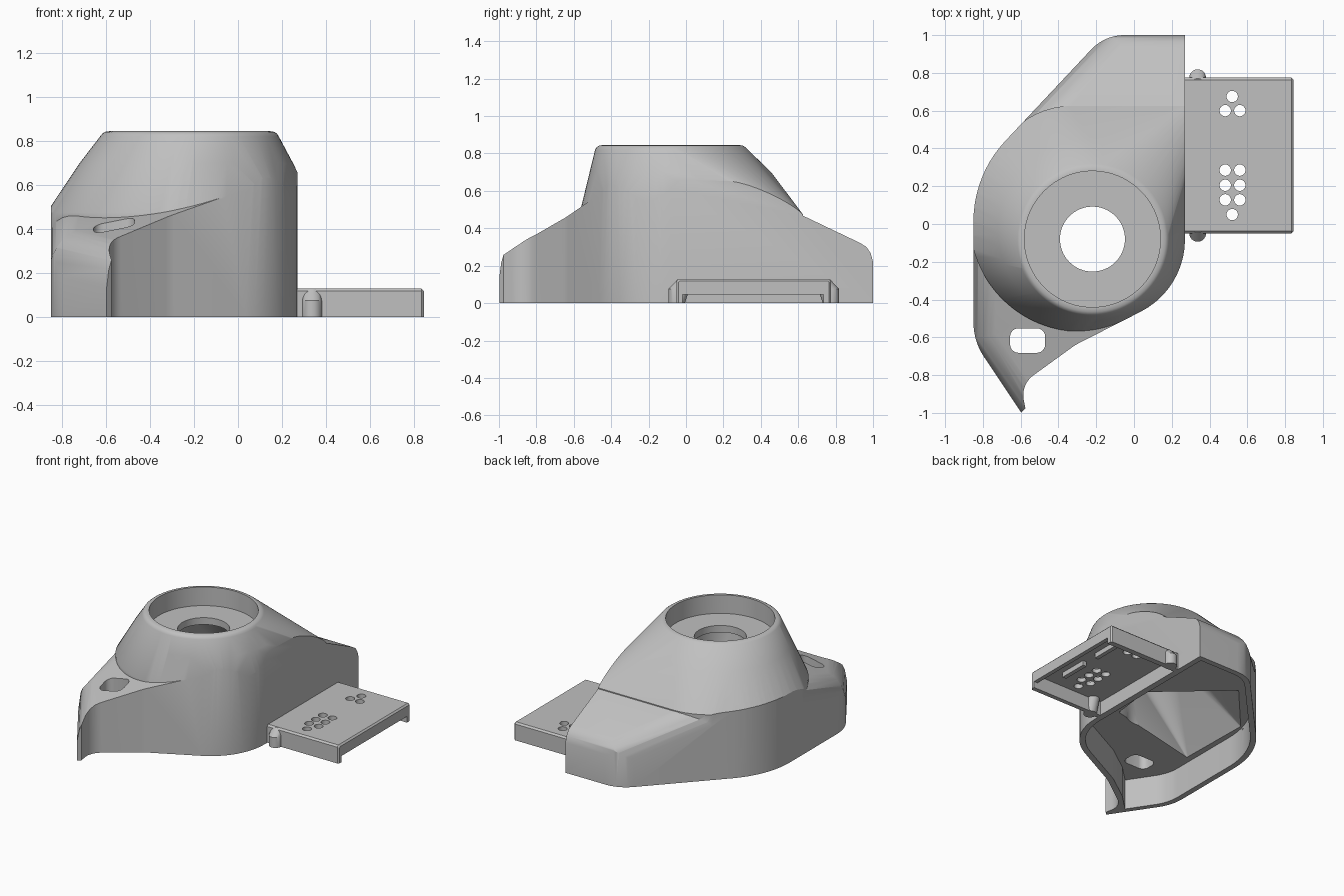
import bpy, bmesh, math
from mathutils import Vector

cube = bpy.data.objects.get("Cube")
if cube:
    bpy.data.objects.remove(cube)

grey = bpy.data.materials.new("plain grey")
grey.use_nodes = True
grey.diffuse_color = (0.53, 0.53, 0.53, 1)
grey.node_tree.nodes["Principled BSDF"].inputs["Base Color"].default_value = (0.53, 0.53, 0.53, 1)


def make(name, bm):
    bmesh.ops.recalc_face_normals(bm, faces=bm.faces)
    mesh = bpy.data.meshes.new(name)
    bm.to_mesh(mesh)
    bm.free()
    mesh.materials.append(grey)
    ob = bpy.data.objects.new(name, mesh)
    bpy.context.collection.objects.link(ob)
    return ob


def rounded(corners, steps=10):
    """Outline from (x, y, radius) corners."""
    out = []
    for i, (x, y, r) in enumerate(corners):
        p = Vector((x, y))
        if not r:
            out.append(p)
            continue
        a = (Vector(corners[i - 1][:2]) - p).normalized()
        b = (Vector(corners[(i + 1) % len(corners)][:2]) - p).normalized()
        half = a.angle(b) / 2
        centre = p + (a + b).normalized() * r / math.sin(half)
        t = r / math.tan(half)
        start, end = p + a * t - centre, p + b * t - centre
        sweep = start.angle(end)
        for k in range(steps + 1):
            f = k / steps
            w = (start * math.sin((1 - f) * sweep) + end * math.sin(f * sweep)) / math.sin(sweep)
            out.append(centre + w)
    return out


def prism_bm(points, vector):
    bm = bmesh.new()
    face = bm.faces.new([bm.verts.new(p) for p in points])
    ext = bmesh.ops.extrude_face_region(bm, geom=[face])
    bmesh.ops.translate(bm, vec=vector, verts=[v for v in ext["geom"] if isinstance(v, bmesh.types.BMVert)])
    bmesh.ops.recalc_face_normals(bm, faces=bm.faces)
    return bm


def prism(name, outline, z0, z1):
    return make(name, prism_bm([(p[0], p[1], z0) for p in outline], (0, 0, z1 - z0)))


def box(name, x0, x1, y0, y1, z0, z1):
    return prism(name, [(x0, y0), (x1, y0), (x1, y1), (x0, y1)], z0, z1)


def circle(x, y, r, n=64):
    return [(x + r * math.cos(k * math.tau / n), y + r * math.sin(k * math.tau / n)) for k in range(n)]


def hull(name, rings):
    """Convex skin around (outline, height) rings."""
    bm = bmesh.new()
    for ring, z in rings:
        for p in ring:
            bm.verts.new((p[0], p[1], z))
    bmesh.ops.convex_hull(bm, input=bm.verts)
    bmesh.ops.delete(bm, geom=[v for v in bm.verts if not v.link_faces], context="VERTS")
    return make(name, bm)


def combine(target, tool, operation="DIFFERENCE"):
    mod = target.modifiers.new("cut", "BOOLEAN")
    mod.operation, mod.solver, mod.object = operation, "EXACT", tool
    bpy.context.view_layer.objects.active = target
    bpy.ops.object.modifier_apply(modifier=mod.name)
    bpy.data.objects.remove(tool)


def smooth(ob, angle=30):
    bpy.ops.object.select_all(action="DESELECT")
    ob.select_set(True)
    bpy.context.view_layer.objects.active = ob
    bpy.ops.object.shade_smooth_by_angle(angle=math.radians(angle))


def slice_off(bm, point, normal):
    bmesh.ops.bisect_plane(bm, geom=bm.verts[:] + bm.edges[:] + bm.faces[:], dist=1e-5,
                           plane_co=point, plane_no=normal, clear_outer=True)
    bmesh.ops.holes_fill(bm, edges=[e for e in bm.edges if e.is_boundary])


# Sloping roof, swept across the width
roof_profile = [(-1.1, -0.1), (-1.1, 0.54), (-0.5, 0.54), (-0.25, 0.482), (0.62, 0.47), (0.93, 0.322),
                (0.965, 0.3), (0.988, 0.265), (1.0, 0.22), (1.0, -0.1)]
bm = prism_bm([(-1, y, z) for y, z in roof_profile], (1.5, 0, 0))
# Tilted top of the front lug
lug_up = Vector((-0.2, -0.3, 1))
slice_off(bm, Vector((0, 0, 0.714)), lug_up)
# Round the slanted roof edges with a few tangent planes
for edge, out, up, radius in (
        ((-0.22, 0.93, 0.32), (-0.728, 0.685, 0), (0, 0.43, 0.9), 0.16),
        ((-0.85, -0.5, 0.394), (-1, 0, 0), lug_up, 0.16),
        ((-0.72, -0.8, 0.33), (-0.83, -0.555, 0), lug_up, 0.18)):
    n, m = Vector(out).normalized(), Vector(up).normalized()
    centre = Vector(edge) - (n + m) * radius / (1 + n.dot(m))
    for k in range(1, 6):
        normal = (n * (6 - k) + m * k).normalized()
        slice_off(bm, centre + normal * radius, normal)
body = make("body", bm)

# Leaning turret: skin from a round rim to a wider foot
cx, cy = -0.22, -0.08
foot = circle(-0.28, 0.02, 0.59, 96) + rounded(
    [(0.2, -0.41, 0), (0.36, 0.2, 0), (0.36, 0.625, 0.1), (-0.6, 0.625, 0.42), (-0.85, 0.1, 0)])
rim = [(circle(cx, cy, r, 96), z) for r, z in ((0.366, 0.845), (0.385, 0.842), (0.398, 0.833), (0.406, 0.82))]
shoulder = circle(-0.235, -0.03, 0.485, 96)
combine(body, hull("turret", rim + [(shoulder, 0.7), (foot, 0.475), (foot, -0.1)]), "UNION")

# Trim to the footprint
footprint = rounded([(0.27, 1, 0), (-0.155, 1, 0.24), (-0.85, 0.26, 0.62), (-0.85, -0.62, 0.33),
                     (-0.597, -0.998, 0), (-0.575, -0.975, 0), (-0.6, -0.85, 0.13),
                     (-0.31, -0.64, 0.3), (0.27, -0.345, 0.43)])
combine(body, prism("footprint", footprint, 0, 1), "INTERSECT")

# Hollow underside with a sloped room below the bowl
inner = rounded([(0.23, 0.96, 0), (-0.14, 0.96, 0.2), (-0.81, 0.245, 0.58), (-0.81, -0.61, 0.3),
                 (-0.645, -0.86, 0), (-0.52, -0.74, 0), (-0.33, -0.605, 0.3), (0.23, -0.32, 0.39)])
combine(body, prism("cavity", inner, -0.1, 0.22))
room = [(-0.04, -0.2), (-0.78, -0.37), (-0.79, 0.18), (-0.47, 0.54), (0, 0.12)]
combine(body, hull("room", [(room, 0.2), (circle(cx, cy, 0.2), 0.66)]))

# Bowl, centre hole and slot
combine(body, prism("bowl", circle(cx, cy, 0.36, 96), 0.71, 1))
combine(body, prism("hole", circle(cx, cy, 0.172), 0.1, 1))
sx, sy = -0.563, -0.617
slot = [(sx + 0.093 * i, sy + 0.065 * j, 0.045) for i, j in ((-1, -1), (1, -1), (1, 1), (-1, 1))]
combine(body, prism("slot", rounded(slot, 6), 0.1, 0.9))
smooth(body)

# Side tray with chamfered outer edges
bm = prism_bm([(0.26, y, z) for y, z in ((-0.05, 0), (-0.05, 0.118), (-0.038, 0.13), (0.763, 0.13),
                                        (0.775, 0.118), (0.775, 0))], (0.585, 0, 0))
end = [e for e in bm.edges if all(v.co.x > 0.84 for v in e.verts) and any(v.co.z > 0.1 for v in e.verts)]
bmesh.ops.bevel(bm, geom=end, offset=0.011, segments=1, affect="EDGES")
tray = make("side_tray", bm)
combine(tray, box("tray_cavity", 0.275, 0.815, -0.018, 0.735, -0.1, 0.1))
combine(tray, box("tray_gap", 0.8, 0.9, -0.018, 0.735, -0.1, 0.045))
holes = [(0.52, 0.675), (0.52, 0.05)] + [(x, y) for x in (0.483, 0.56) for y in (0.6, 0.285, 0.205, 0.128)]
for x, y in holes:
    combine(tray, prism("tray_hole", circle(x, y, 0.03, 24), 0.05, 0.2))
smooth(tray)

# Ribs under the tray
for name, y in (("front_rib", 0.12), ("back_rib", 0.45)):
    box(name, 0.685, 0.715, y, y + 0.21, 0.065, 0.105)

# Rounded ears beside the tray
for name, y, tip in (("back_ear", 0.775, 0.73), ("front_ear", -0.05, -0.005)):
    base = circle(0.337, y, 0.044, 32)
    smooth(hull(name, [(base, 0), (base, 0.075), (circle(0.337, tip, 0.04, 32), 0.127)]))
